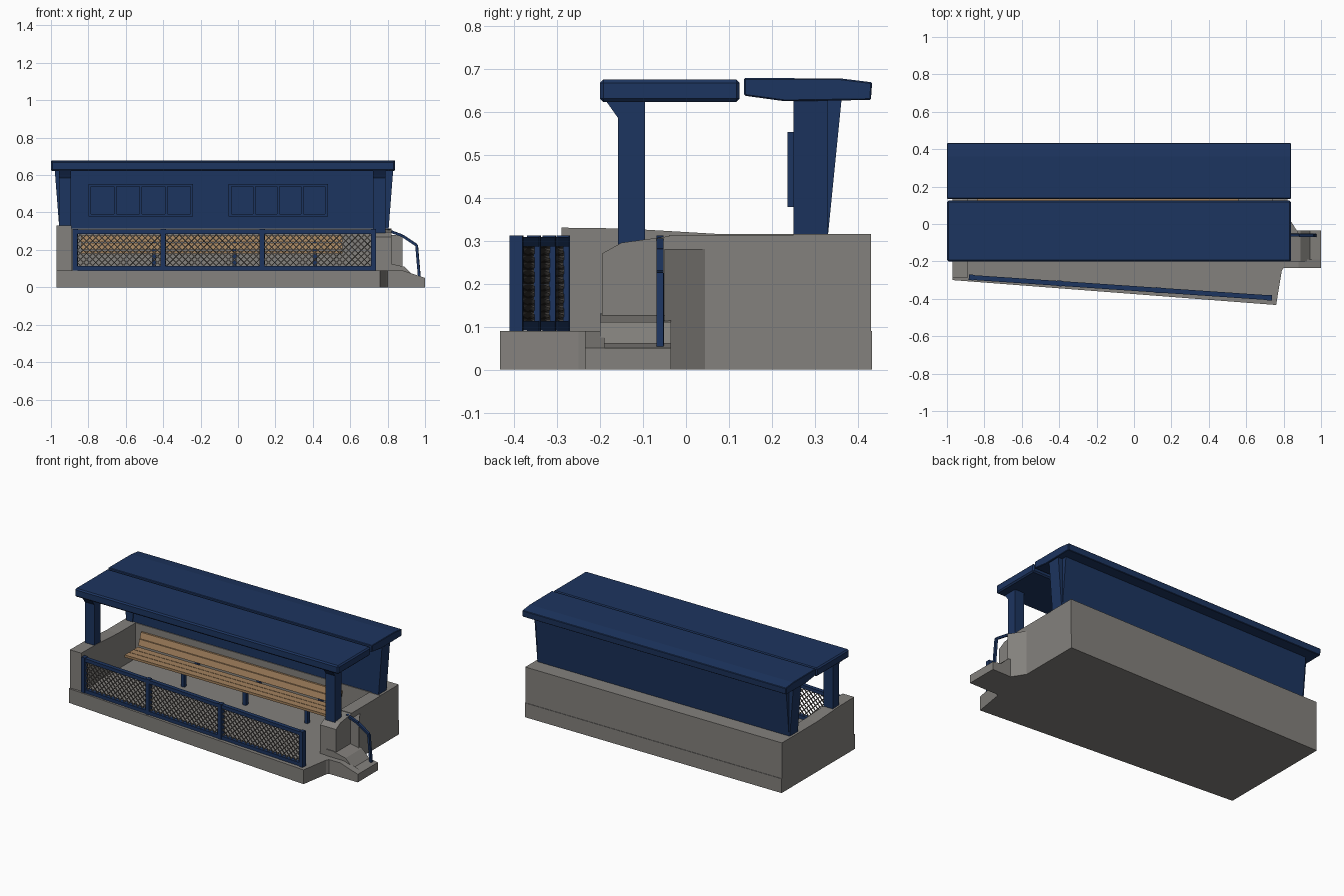
import bpy, bmesh, math
from mathutils import Vector

if "Cube" in bpy.data.objects:
    bpy.data.objects.remove(bpy.data.objects["Cube"])


def material(name, rgb):
    m = bpy.data.materials.new(name)
    m.diffuse_color = (*rgb, 1)
    m.use_nodes = True
    m.node_tree.nodes["Principled BSDF"].inputs["Base Color"].default_value = m.diffuse_color
    return m


BLUE = material("blue_paint", (0.012, 0.035, 0.115))
WOOD = material("bench_wood", (0.36, 0.22, 0.11))
WIRE = material("wire_dark", (0.12, 0.11, 0.10))
STONE = material("concrete", (0.23, 0.22, 0.205))


def finish(name, bm, mat=None, bevel=0):
    bmesh.ops.recalc_face_normals(bm, faces=bm.faces)
    me = bpy.data.meshes.new(name)
    bm.to_mesh(me)
    bm.free()
    ob = bpy.data.objects.new(name, me)
    bpy.context.collection.objects.link(ob)
    me.materials.append(mat or STONE)
    if bevel:
        b = ob.modifiers.new("bevel", 'BEVEL')
        b.width, b.segments = bevel, 1
    return ob


def prism(name, pts, axis, lo, hi, mat=None, bevel=0):
    """Extrude a 2D outline along an axis; pts hold the other two coords in xyz order."""
    bm = bmesh.new()

    def place(p, d):
        c = list(p)
        c.insert(axis, d)
        return bm.verts.new(c)
    a = [place(p, lo) for p in pts]
    b = [place(p, hi) for p in pts]
    bm.faces.new(a)
    bm.faces.new(b[::-1])
    n = len(pts)
    for i in range(n):
        bm.faces.new((a[i], a[(i + 1) % n], b[(i + 1) % n], b[i]))
    return finish(name, bm, mat, bevel)


def box(name, x, y, z, mat=None, bevel=0):
    return prism(name, [(x[0], y[0]), (x[1], y[0]), (x[1], y[1]), (x[0], y[1])],
                 2, z[0], z[1], mat, bevel)


def add_bar(bm, p, q, w, d):
    """Square bar from p to q, w wide in the fence plane and d deep."""
    p, q = Vector(p), Vector(q)
    t = (q - p).normalized()
    n = Vector((0.07, 1, 0)).normalized()
    s = t.cross(n).normalized()
    ends = []
    for c in (p, q):
        ends.append([bm.verts.new(c + s * w / 2 * i + n * d / 2 * j)
                     for i, j in ((-1, -1), (1, -1), (1, 1), (-1, 1))])
    a, b = ends
    bm.faces.new(a)
    bm.faces.new(b[::-1])
    for i in range(4):
        bm.faces.new((a[i], a[(i + 1) % 4], b[(i + 1) % 4], b[i]))


# Concrete floor slab with slanted front
prism("floor_slab", [(-0.97, -0.30), (0.76, -0.433), (0.79, -0.25), (0.82, -0.20),
                     (0.82, 0.433), (-0.97, 0.433)], 2, 0, 0.09)
# Concrete walls
box("rear_base_wall", (-0.97, 0.82), (0.25, 0.43), (0.05, 0.315))
prism("left_base_wall", [(-0.29, 0.05), (0.43, 0.05), (0.43, 0.315), (0.08, 0.315),
                         (-0.14, 0.328), (-0.29, 0.33)], 0, -0.97, -0.89)
prism("right_base_wall", [(-0.04, 0.05), (0.43, 0.05), (0.43, 0.313), (-0.04, 0.313)],
      0, 0.74, 0.82)
prism("right_post_plinth", [(-0.195, 0.05), (-0.04, 0.05), (-0.04, 0.31), (-0.15, 0.295),
                            (-0.195, 0.27)], 0, 0.71, 0.82)
# Entrance steps
prism("entrance_steps", [(0.75, 0), (1.0, 0), (1.0, 0.05), (0.94, 0.06), (0.89, 0.11),
                         (0.80, 0.13), (0.75, 0.13)], 1, -0.20, -0.035)
prism("step_skirt", [(0.75, 0), (1.0, 0), (1.0, 0.05), (0.88, 0.09), (0.75, 0.09)],
      1, -0.235, -0.19)
prism("step_buttress", [(0.81, -0.05), (0.88, -0.05), (0.81, 0.06)], 2, 0, 0.28)

# Handrail beside the steps
bm = bmesh.new()
rail = [(0.80, -0.06, 0.305), (0.88, -0.06, 0.275), (0.955, -0.06, 0.225), (0.97, -0.06, 0.05)]
for p, q in zip(rail, rail[1:]):
    add_bar(bm, p, q, 0.014, 0.016)
finish("handrail", bm, BLUE)

# Rear blue wall, thicker at the top
prism("rear_wall", [(0.255, 0.31), (0.33, 0.31), (0.362, 0.63), (0.255, 0.63)],
      0, -0.95, 0.80, BLUE)

# Two roof slabs with a gap between them
box("front_roof", (-1.0, 0.84), (-0.20, 0.125), (0.622, 0.675), BLUE, 0.008)
prism("rear_roof", [(0.135, 0.637), (0.23, 0.624), (0.43, 0.627), (0.433, 0.668),
                    (0.36, 0.677), (0.135, 0.678)], 0, -1.0, 0.84, BLUE, 0.003)

# Front posts with flared tops, end posts on the rear wall
for side, x in (("left", -0.925), ("right", 0.755)):
    prism(side + "_front_post", [(-0.158, 0.29), (-0.095, 0.29), (-0.095, 0.63), (-0.19, 0.63),
                                 (-0.158, 0.585)], 0, x - 0.033, x + 0.033, BLUE)
    s = -1 if side == "left" else 1
    xe = -0.95 if s < 0 else 0.80
    prism(side + "_roof_bracket", [(xe - 0.04 * s, 0.31), (xe + 0.005 * s, 0.31),
                                   (xe + 0.03 * s, 0.63), (xe - 0.05 * s, 0.63)],
          1, 0.25, 0.33, BLUE)

# Cubby racks on the inside of the rear wall
for k, (x0, x1) in enumerate(((-0.80, -0.24), (-0.05, 0.48))):
    name = "cubby_%d_" % (k + 1)
    box(name + "top", (x0, x1), (0.236, 0.26), (0.538, 0.552), BLUE)
    box(name + "bottom", (x0, x1), (0.236, 0.26), (0.378, 0.392), BLUE)
    for i in range(5):
        x = x0 + (x1 - x0 - 0.014) * i / 4
        box(name + "divider_%d" % i, (x, x + 0.014), (0.236, 0.26), (0.385, 0.545), BLUE)

# Bench: slatted seat, slatted back and legs
for i in range(3):
    y = 0.07 + i * 0.045
    box("seat_slat_%d" % i, (-0.84, 0.56), (y, y + 0.042), (0.18, 0.195), WOOD)
for i in range(2):
    y, z = 0.205 + i * 0.015, 0.203 + i * 0.038
    prism("back_slat_%d" % i, [(y, z), (y + 0.012, z), (y + 0.024, z + 0.035),
                               (y + 0.012, z + 0.035)], 0, -0.84, 0.56, WOOD)
for i, x in enumerate((-0.46, -0.03, 0.40)):
    box("bench_leg_%d" % i, (x, x + 0.022), (0.09, 0.115), (0.08, 0.185), BLUE)
    box("bench_bracket_%d" % i, (x, x + 0.02), (0.09, 0.25), (0.165, 0.181), BLUE)
    prism("back_support_%d" % i, [(0.222, 0.165), (0.25, 0.165), (0.25, 0.265), (0.24, 0.265)],
          0, x, x + 0.02, BLUE)


# Slanted front fence
def fence(x, z):
    return (x, -0.285 - (x + 0.88) * 0.068, z)


posts = (-0.87, -0.40, 0.13, 0.725)
bm = bmesh.new()
for x in posts:
    add_bar(bm, fence(x, 0.08), fence(x, 0.312), 0.026, 0.03)
for z in (0.102, 0.297):
    add_bar(bm, fence(posts[0], z), fence(posts[-1], z), 0.022, 0.026)
finish("fence_frame", bm, BLUE)

# Diamond wire mesh, clipped to the frame
bm = bmesh.new()
zl, zh, xl, xh = 0.11, 0.287, posts[0], posts[-1]
h, step = zh - zl, 0.033
for i in range(int((xh - xl + h) / step) + 1):
    start = xl - h + i * step
    a, b = max(start, xl), min(start + h, xh)
    if b - a < 0.01:
        continue
    za, zb = zl + a - start, zl + b - start
    add_bar(bm, fence(a, za), fence(b, zb), 0.005, 0.005)
    add_bar(bm, fence(a, zl + zh - za), fence(b, zl + zh - zb), 0.005, 0.005)
finish("fence_mesh", bm, WIRE)
